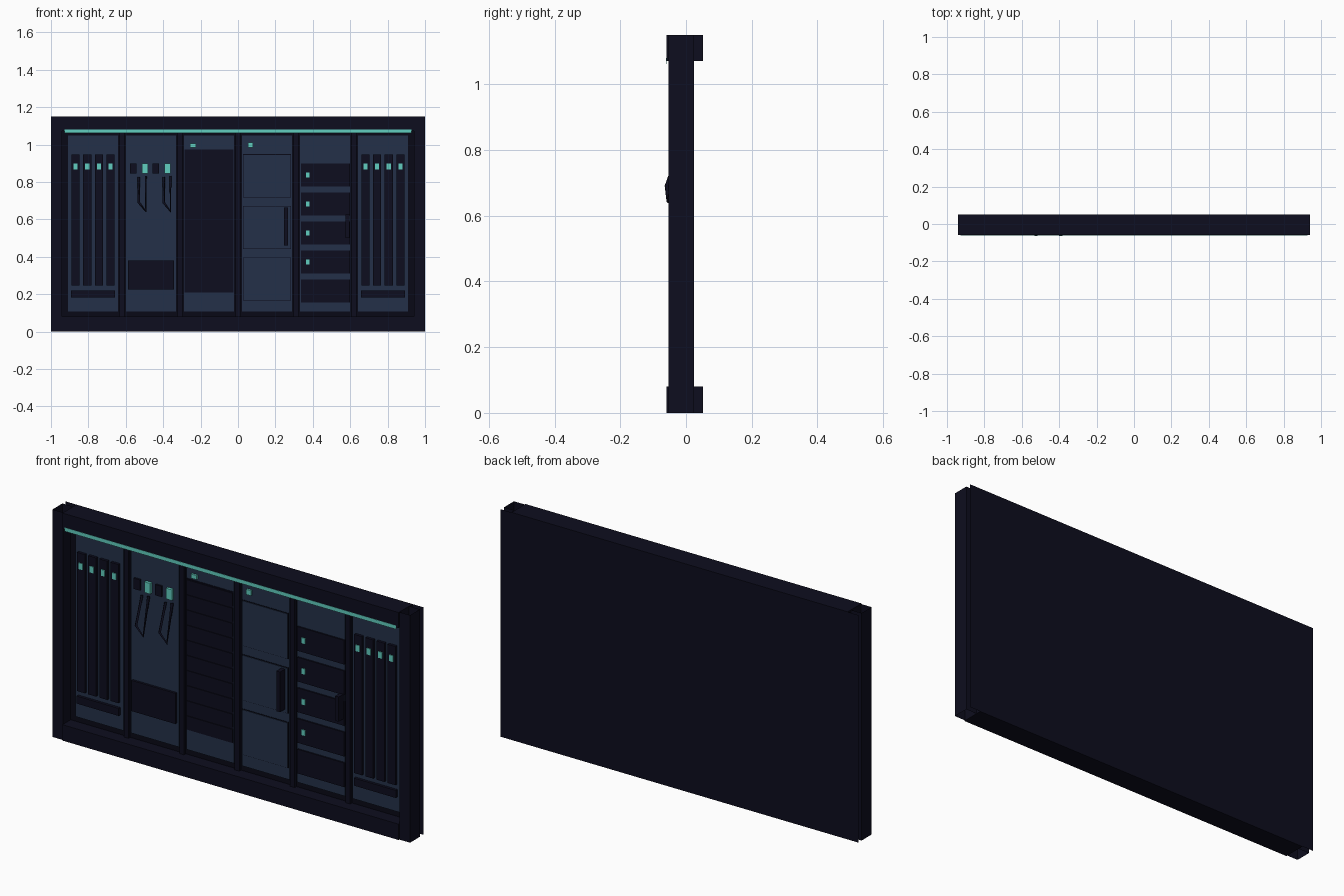
import bpy
import bmesh
from mathutils import Vector

cube = bpy.data.objects.get("Cube")
if cube:
    bpy.data.objects.remove(cube, do_unlink=True)


def material(name, colour):
    m = bpy.data.materials.new(name)
    m.use_nodes = True
    m.diffuse_color = (*colour, 1)
    m.node_tree.nodes["Principled BSDF"].inputs["Base Color"].default_value = (*colour, 1)
    return m


FRAME = material("midnight frame", (0.004, 0.004, 0.013))
PANEL = material("slate blue panel", (0.017, 0.03, 0.066))
SHADE = material("black gap", (0.0025, 0.0025, 0.008))
GLOW = material("teal light", (0.12, 0.62, 0.53))


def finish(name, bm, mat):
    mesh = bpy.data.meshes.new(name)
    bm.to_mesh(mesh)
    bm.free()
    mesh.materials.append(mat)
    ob = bpy.data.objects.new(name, mesh)
    bpy.context.collection.objects.link(ob)
    return ob


def box(name, x, y, z, mat, capped=True):
    """Box from (low, high) ranges; uncapped boxes are open at top and bottom."""
    bm = bmesh.new()
    bmesh.ops.create_cube(bm, size=1)
    for v in bm.verts:
        v.co = [r[0] if c < 0 else r[1] for c, r in zip(v.co, (x, y, z))]
    if not capped:
        bm.normal_update()
        ends = [f for f in bm.faces if abs(f.normal.z) > 0.5]
        bmesh.ops.delete(bm, geom=ends, context='FACES_ONLY')
    return finish(name, bm, mat)


def mid(centre, width):
    return (centre - width / 2, centre + width / 2)


def plate(name, cx, width, z, front, mat):
    """Part standing on the panel surface, reaching forward to y = front."""
    return box(name, mid(cx, width), (front, 0.002), z, mat)


def bar(name, points, size, mat):
    """Square bar swept along a path."""
    curve = bpy.data.curves.new(name, 'CURVE')
    curve.dimensions = '3D'
    curve.bevel_depth = size
    curve.bevel_resolution = 0
    curve.use_fill_caps = True
    s = curve.splines.new('POLY')
    s.points.add(len(points) - 1)
    for p, co in zip(s.points, points):
        p.co = (*co, 1)
    curve.materials.append(mat)
    bpy.context.collection.objects.link(bpy.data.objects.new(name, curve))


# Outer frame: single-sided back sheet, beams and open-ended posts
bm = bmesh.new()
bm.faces.new([bm.verts.new(Vector(c)) for c in
              ((1, 0.052, 0), (-1, 0.052, 0), (-1, 0.052, 1.15), (1, 0.052, 1.15))])
finish("back_sheet", bm, FRAME)
box("bottom_beam", (-0.94, 0.94), (-0.06, 0.051), (0, 0.08), FRAME)
box("top_beam", (-0.94, 0.94), (-0.06, 0.051), (1.071, 1.15), FRAME)
for side, name in ((-1, "right_post"), (1, "left_post")):
    box(name, mid(side * 0.97, 0.06), (-0.054, 0.025), (0, 1.15), FRAME, capped=False)
box("inner_wall", (-0.94, 0.94), (0.006, 0.024), (0.08, 1.071), SHADE)
box("light_strip", (-0.927, 0.927), (-0.0615, -0.0595), (1.062, 1.081), GLOW)

# Six bay panels with dividers between them
PITCH = 0.31
bays = [(i - 2.5) * PITCH for i in range(6)]
for i, cx in enumerate(bays):
    box(f"bay_panel_{i + 1}", mid(cx, 0.268), (0, 0.01), (0.107, 1.049), PANEL)
for i in range(5):
    box(f"divider_{i + 1}", mid((i - 2) * PITCH, 0.026), (-0.008, 0.01), (0.08, 1.071), FRAME)

# Tube racks in both end bays
for side, cx in (("right", bays[0]), ("left", bays[5])):
    for k in range(4):
        x = cx + (k - 1.5) * 0.0625
        plate(f"{side}_tube_{k + 1}", x, 0.044, (0.246, 0.947), -0.014, FRAME)
        box(f"{side}_tube_light_{k + 1}", mid(x, 0.022), (-0.018, -0.013), (0.867, 0.899), GLOW)
    plate(f"{side}_rack_foot", cx, 0.235, (0.182, 0.22), -0.014, FRAME)

# Hook bay: sockets, lights, hanging hooks and a tray
for k in range(2):
    dx = k * 0.132
    plate(f"socket_{k + 1}", -0.56 + dx * 0.92, 0.035, (0.845, 0.899), -0.01, FRAME)
    plate(f"socket_light_{k + 1}", -0.498 + dx * 0.92, 0.033, (0.845, 0.899), -0.014, GLOW)
    a, b = -0.53 + dx, -0.493 + dx
    bar(f"hook_{k + 1}", [(a, -0.01, 0.825), (a, -0.058, 0.69),
                          (b, -0.053, 0.643), (b, -0.01, 0.83)], 0.007, FRAME)
plate("tray", bays[1], 0.246, (0.225, 0.38), -0.012, FRAME)

# Slatted vent bay
plate("vent_back", bays[2], 0.262, (0.209, 0.974), -0.003, FRAME)
SLATS = 10
for k in range(SLATS):
    z = 0.209 + (k + 0.5) * 0.765 / SLATS
    plate(f"vent_slat_{k + 1}", bays[2], 0.258, mid(z, 0.066), -0.007, FRAME)
plate("vent_light", -0.241, 0.032, (0.985, 1.006), -0.01, GLOW)

# Locker bay: three outlined doors, handle and light
for k in range(3):
    z = 0.832 - k * 0.2755
    plate(f"locker_door_outline_{k + 1}", bays[3], 0.258, mid(z, 0.232), -0.002, SHADE)
    plate(f"locker_door_{k + 1}", bays[3], 0.252, mid(z, 0.226), -0.005, PANEL)
plate("locker_handle", 0.256, 0.021, (0.46, 0.663), -0.045, FRAME)
plate("locker_light", 0.066, 0.026, (0.985, 1.011), -0.01, GLOW)

# Drawer bay: five drawers, lights on the upper four
for k in range(5):
    z = 0.837 - k * 0.155
    plate(f"drawer_{k + 1}", 0.468, 0.262, mid(z, 0.122), -0.008, FRAME)
    if k < 4:
        plate(f"drawer_light_{k + 1}", 0.373, 0.021, mid(z, 0.028), -0.012, GLOW)
plate("drawer_handle", 0.585, 0.02, (0.5, 0.625), -0.045, FRAME)
